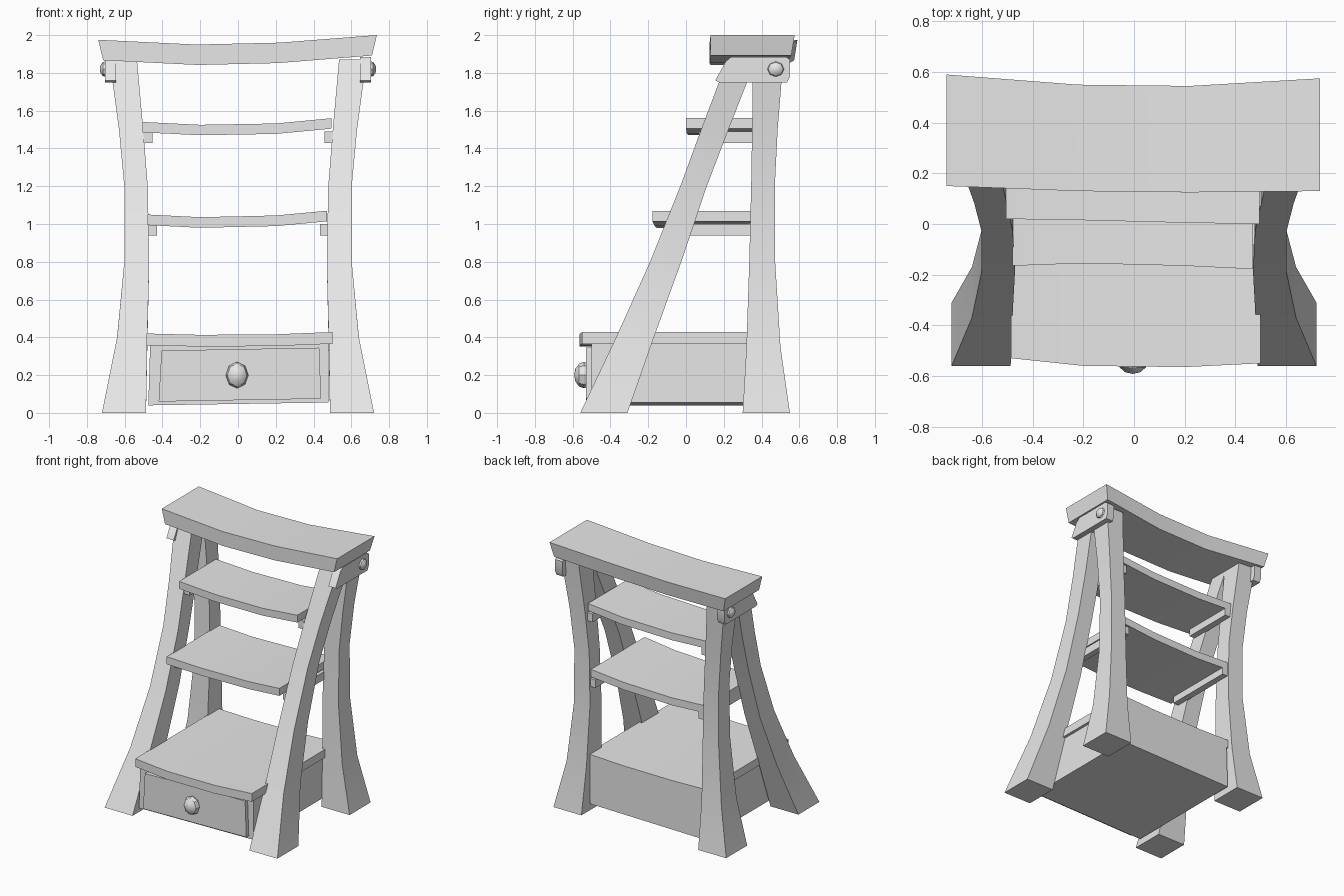
import bpy
import bmesh
from math import radians, pi
from mathutils import Matrix, Vector

if "Cube" in bpy.data.objects:
    bpy.data.objects.remove(bpy.data.objects["Cube"], do_unlink=True)

grey = bpy.data.materials.new("plain_grey")
grey.use_nodes = True
colour = (0.8, 0.8, 0.8, 1)
grey.diffuse_color = colour
grey.node_tree.nodes["Principled BSDF"].inputs["Base Color"].default_value = colour


def finish(name, bm, mirrored=False):
    """Turn a bmesh into a named, shaded object."""
    bmesh.ops.recalc_face_normals(bm, faces=bm.faces)
    mesh = bpy.data.meshes.new(name)
    bm.to_mesh(mesh)
    bm.free()
    mesh.materials.append(grey)
    obj = bpy.data.objects.new(name, mesh)
    bpy.context.collection.objects.link(obj)
    if mirrored:
        obj.modifiers.new("mirror", "MIRROR").use_mirror_merge = False
    bpy.ops.object.select_all(action="DESELECT")
    obj.select_set(True)
    bpy.context.view_layer.objects.active = obj
    bpy.ops.object.shade_smooth_by_angle(angle=radians(30))
    return obj


def loft(name, rings, mirrored=False):
    """Skin a row of matching rings and cap both ends."""
    bm = bmesh.new()
    loops = [[bm.verts.new(p) for p in ring] for ring in rings]
    for a, b in zip(loops, loops[1:]):
        for i in range(len(a)):
            j = (i + 1) % len(a)
            bm.faces.new((a[i], a[j], b[j], b[i]))
    bm.faces.new(loops[0])
    bm.faces.new(loops[-1])
    return finish(name, bm, mirrored)


def board(name, stations, thickness, taper=1.0):
    """Bowed board; each station is x, front y, back y, top z."""
    rings = []
    for x, front, back, top in stations:
        low = top - thickness
        rings.append([(x, front, top), (x, back, top),
                      (x * taper, back - (1 - taper) * 0.5, low), (x * taper, front, low)])
    return loft(name, rings)


def leg(name, stations):
    """Flared leg pair; each station is z, inner x, outer x, front y, back y."""
    return loft(name, [[(inner, front, z), (outer, front, z), (outer, back, z), (inner, back, z)]
                       for z, inner, outer, front, back in stations], mirrored=True)


def block(name, low, high):
    low, high = Vector(low), Vector(high)
    bm = bmesh.new()
    bmesh.ops.create_cube(bm, size=1, matrix=Matrix.LocRotScale((low + high) / 2, None, high - low))
    return finish(name, bm)


def ball(name, centre, radii, axis, mirrored=False):
    """Low-poly knob with its poles along the given axis."""
    bm = bmesh.new()
    bmesh.ops.create_uvsphere(bm, u_segments=8, v_segments=6, radius=1,
                              matrix=Matrix.Rotation(pi / 2, 4, axis))
    bmesh.ops.transform(bm, verts=bm.verts, matrix=Matrix.LocRotScale(Vector(centre), None, Vector(radii)))
    return finish(name, bm, mirrored)


# Two raked front legs and two upright back legs
leg("front_legs", [
    (0, .487, .72, -.56, -.31),
    (.4, .48, .64, -.37, -.17),
    (.8, .47, .602, -.19, -.025),
    (1.2, .478, .602, -.03, .11),
    (1.5, .502, .63, .08, .225),
    (1.87, .535, .68, .22, .37),
])
leg("back_legs", [
    (0, .487, .72, .3, .55),
    (.35, .48, .645, .32, .5),
    (.8, .47, .602, .335, .472),
    (1.2, .478, .602, .345, .47),
    (1.5, .502, .63, .35, .485),
    (1.87, .535, .68, .355, .515),
])

# Thick bowed top and the three treads
board("top_plank", [
    (-.74, .15, .59, 1.975),
    (-.22, .13, .55, 1.95),
    (.22, .125, .545, 1.96),
    (.735, .13, .575, 2),
], .108, taper=.965)
board("upper_step", [
    (-.505, .02, .46, 1.54),
    (-.2, .015, .46, 1.525),
    (.2, .005, .46, 1.532),
    (.495, .0, .46, 1.56),
], .055)
board("lower_step", [
    (-.48, -.165, .46, 1.05),
    (-.2, -.155, .46, 1.036),
    (.2, -.165, .46, 1.045),
    (.47, -.178, .46, 1.07),
], .056)
board("bottom_step", [
    (-.485, -.53, .46, .42),
    (-.2, -.56, .46, .413),
    (.2, -.565, .46, .416),
    (.5, -.55, .46, .428),
], .062)

# Cleats under the two upper steps
for label, front, reach, low, high in (("upper", .07, .502, 1.428, 1.49),
                                       ("lower", -.08, .478, .94, 1.0)):
    block(label + "_cleat_right", (-reach, front, low), (-reach + .05, .46, high))
    block(label + "_cleat_left", (reach - .045, front, low), (reach, .46, high))

# Drawer box: carcass slightly tilted, with a raised front and a knob
loft("drawer_box", [[(-.475, y, .04), (.48, y, .055), (.48, y, .37), (-.465, y, .362)]
                    for y in (-.5, .46)])
loft("drawer_front", [[(-.42, y, .06), (.44, y, .075), (.43, y, .345), (-.405, y, .33)]
                      for y in (-.53, -.49)])
ball("drawer_knob", (-.005, -.54, .2), (.06, .052, .07), "X")

# Hinge plates and pins outside the leg tops
plate = [(.155, 1.76), (.175, 1.75), (.535, 1.75), (.55, 1.78),
         (.55, 1.87), (.53, 1.885), (.24, 1.885), (.21, 1.86)]
loft("hinge_plates", [[(x, y, z) for y, z in plate] for x in (.645, .705)], mirrored=True)
ball("hinge_pins", (.7, .475, 1.82), (.032, .046, .042), "Y", mirrored=True)
